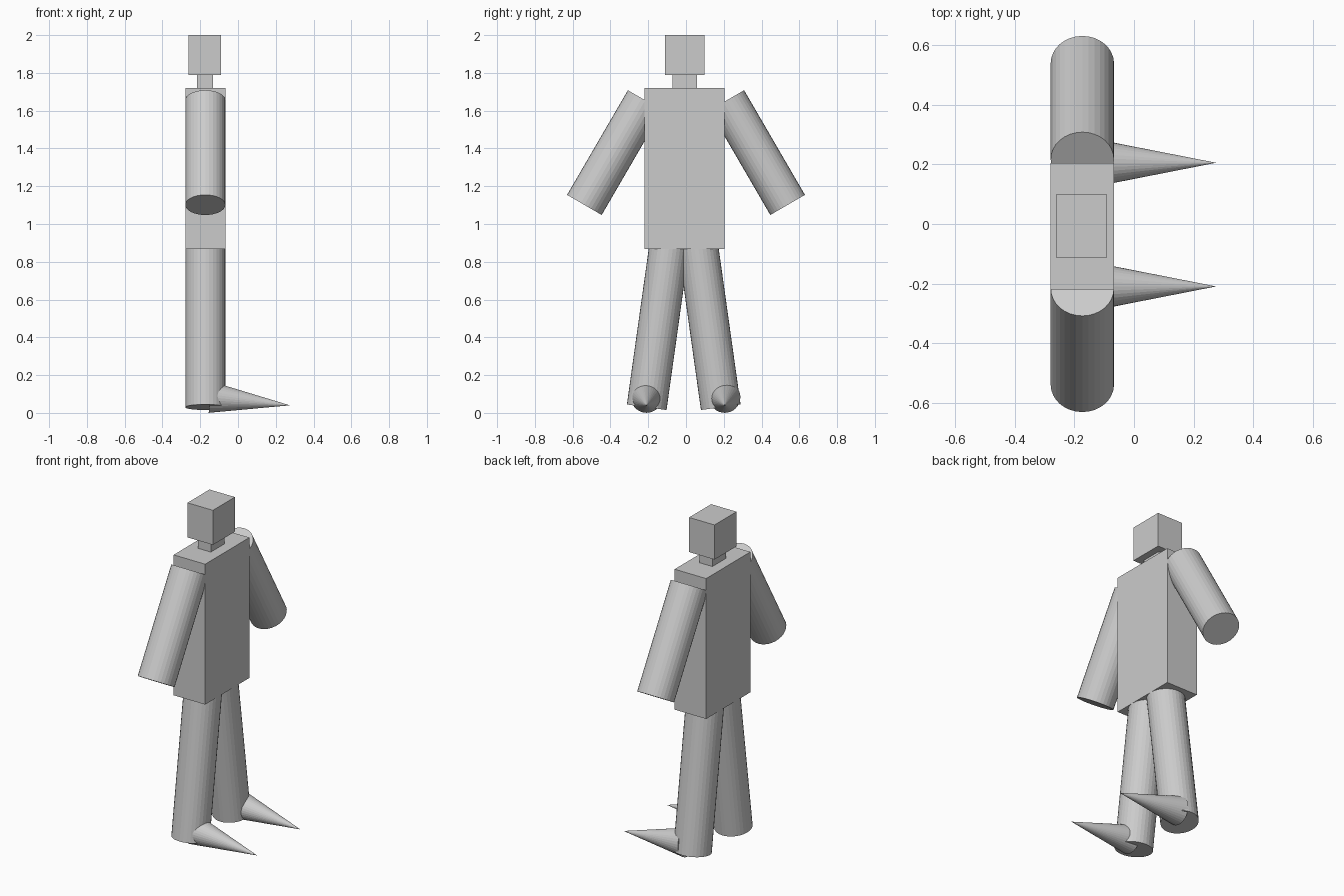
import bpy
from mathutils import Vector

if "Cube" in bpy.data.objects:
    bpy.data.objects.remove(bpy.data.objects["Cube"])

X = -0.173  # middle of the body in depth

grey = bpy.data.materials.new("light grey")
grey.diffuse_color = (0.6, 0.6, 0.6, 1)
grey.use_nodes = True
grey.node_tree.nodes["Principled BSDF"].inputs["Base Color"].default_value = grey.diffuse_color


def finish(name):
    ob = bpy.context.object
    ob.name = name
    ob.data.materials.append(grey)
    return ob


def box(name, lo, hi):
    lo, hi = Vector(lo), Vector(hi)
    bpy.ops.mesh.primitive_cube_add(size=1, location=(lo + hi) / 2)
    ob = finish(name)
    ob.scale = hi - lo


def tapered(name, start, end, r1, r2):
    """Cylinder or cone running from start to end."""
    a, b = Vector(start), Vector(end)
    bpy.ops.mesh.primitive_cone_add(vertices=32, radius1=r1, radius2=r2,
                                    depth=(b - a).length, location=(a + b) / 2)
    ob = finish(name)
    ob.rotation_mode = 'QUATERNION'
    ob.rotation_quaternion = Vector((0, 0, 1)).rotation_difference(b - a)


# Blocks of the body
box("torso", (-0.279, -0.219, 0.868), (-0.067, 0.205, 1.72))
box("neck", (-0.217, -0.072, 1.72), (-0.132, 0.057, 1.79))
box("head", (-0.261, -0.112, 1.79), (-0.09, 0.099, 2.0))

# Limbs and pointed feet on both sides
for side, s in (("left", -1), ("right", 1)):
    tapered(side + "_arm", (X, s * 0.538, 1.101), (X, s * 0.216, 1.655), 0.106, 0.106)
    tapered(side + "_leg", (X, -0.012 + s * 0.196, 0.03),
            (X, -0.012 + s * 0.074, 0.9), 0.106, 0.106)
    y = -0.002 + s * 0.207
    tapered(side + "_foot", (-0.147, y, 0.083), (0.275, y, 0.04), 0.083, 0)
